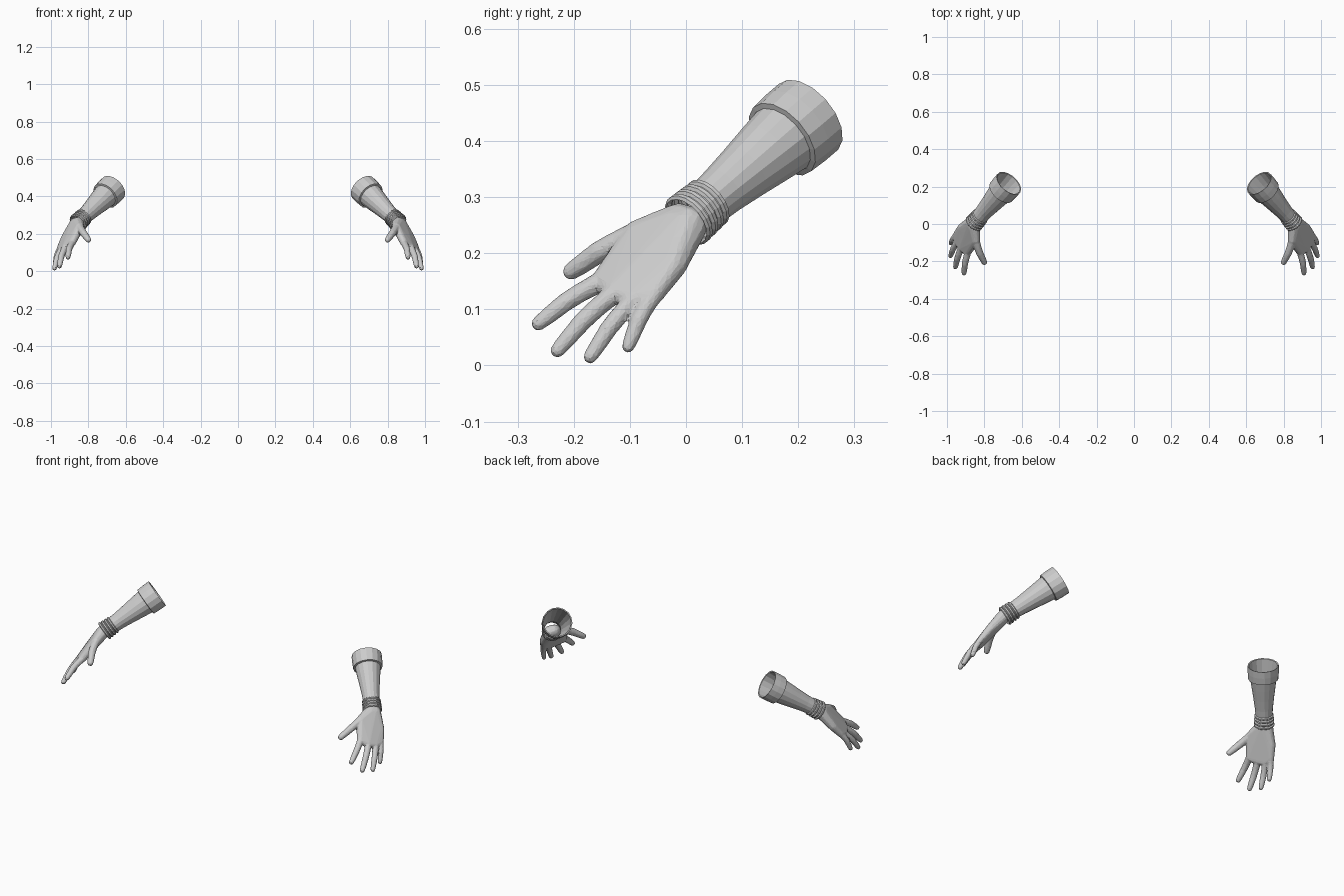
import bpy, bmesh, math
from mathutils import Vector as V

if "Cube" in bpy.data.objects:
    bpy.data.objects.remove(bpy.data.objects["Cube"])

CUFF = V((0.670, 0.217, 0.442))      # centre of the open end
WRIST = V((0.852, 0.008, 0.263))
AXIS = (WRIST - CUFF).normalized()
BACK = V((0.67, -0.31, 0.67))        # direction out of the back of the hand
ACROSS = V((0.58, 0.79, -0.20))


def finish(bm, name):
    bmesh.ops.recalc_face_normals(bm, faces=bm.faces[:])
    me = bpy.data.meshes.new(name)
    bm.to_mesh(me)
    bm.free()
    ob = bpy.data.objects.new(name, me)
    bpy.context.collection.objects.link(ob)
    return ob


def mirror(ob):
    ob.modifiers.new("Mirror", 'MIRROR').use_mirror_merge = False


def tube(bm, rings, sides, caps=False, closed=False):
    """Loft circles given as (centre, direction, radius)."""
    loops = []
    for c, d, r in rings:
        d = d.normalized()
        a = (ACROSS - d * ACROSS.dot(d)).normalized()
        b = d.cross(a)
        loops.append([bm.verts.new(c + r * (a * math.cos(t) + b * math.sin(t)))
                      for t in (2 * math.pi * i / sides for i in range(sides))])
    pairs = list(zip(loops, loops[1:]))
    if closed:
        pairs.append((loops[-1], loops[0]))
    for p, q in pairs:
        for i in range(sides):
            j = (i + 1) % sides
            bm.faces.new((p[i], p[j], q[j], q[i]))
    if caps:
        bm.faces.new(loops[0])
        bm.faces.new(loops[-1])


def along(profile):
    return [(CUFF + AXIS * t, AXIS, r) for t, r in profile]


# forearm sleeve, open at the top
bm = bmesh.new()
tube(bm, along([(0.0, 0.073), (0.07, 0.067), (0.12, 0.061), (0.18, 0.053),
                (0.24, 0.046), (0.283, 0.043)]), 16)
mirror(finish(bm, "forearm_sleeve"))

# folded cuff
bm = bmesh.new()
tube(bm, along([(0.0, 0.073), (-0.002, 0.079), (0.035, 0.079), (0.072, 0.077),
                (0.074, 0.067)]), 16)
mirror(finish(bm, "cuff"))

# gathered wrist folds
bm = bmesh.new()
folds = []
for i in range(4):
    t = 0.276 + i * 0.017
    r = 0.046 + 0.001 * i
    folds += [(t, r - 0.003), (t + 0.004, r + 0.003), (t + 0.011, r + 0.003), (t + 0.015, r - 0.002)]
tube(bm, along(folds), 18)
mirror(finish(bm, "wrist_folds"))

# finger knuckles and tips
fingers = [
    ((0.888, -0.150, 0.150), (0.909, -0.264, 0.074), 0.019),
    ((0.922, -0.126, 0.130), (0.955, -0.230, 0.026), 0.019),
    ((0.944, -0.092, 0.118), (0.981, -0.171, 0.015), 0.018),
    ((0.950, -0.058, 0.125), (0.979, -0.103, 0.034), 0.017),
]
thumb = ((0.846, -0.088, 0.235), (0.799, -0.207, 0.166), 0.022)

# hand: hull for the palm, tapered tubes for the digits, fused together
bm = bmesh.new()


def ball(target, c, r):
    geo = bmesh.ops.create_icosphere(target, subdivisions=2, radius=r)
    bmesh.ops.translate(target, verts=geo["verts"], vec=V(c))


hull = bmesh.new()
inner = WRIST + AXIS * 0.018
for s in (-0.012, 0.012):
    ball(hull, inner + ACROSS * s, 0.034)
for k, tip, r in fingers:
    ball(hull, k, r + 0.001)
ball(hull, thumb[0], 0.024)
ball(hull, (0.922, -0.022, 0.178), 0.024)
bmesh.ops.convex_hull(hull, input=hull.verts[:])
loose = [v for v in hull.verts if not v.link_faces]
bmesh.ops.delete(hull, geom=loose, context='VERTS')
# keep only the outer skin
cen = sum((v.co for v in hull.verts), V()) / len(hull.verts)
pts = [v.co.copy() for v in hull.verts]
hull.free()
verts = [bm.verts.new(p) for p in pts]
res = bmesh.ops.convex_hull(bm, input=verts)
bmesh.ops.delete(bm, geom=[v for v in res["geom_interior"] if isinstance(v, bmesh.types.BMVert)],
                 context='VERTS')
inside = [f for f in bm.faces if any((p - f.calc_center_median()).dot(f.normal) > 1e-3 for p in pts)
          and any((p - f.calc_center_median()).dot(f.normal) < -1e-3 for p in pts)]
bmesh.ops.delete(bm, geom=inside, context='FACES')

for k, tip, r in fingers + [thumb]:
    k, tip = V(k), V(tip)
    d = tip - k
    bend = BACK * 0.007
    u = d.normalized()
    path = [(k - u * 0.02, r * 0.9), (k, r), (k + d * 0.3 + bend * 0.8, r * 0.92),
            (k + d * 0.55 + bend, r * 0.9), (k + d * 0.85 + bend * 0.3, r * 0.8),
            (tip, r * 0.7), (tip + u * 0.007, r * 0.56), (tip + u * 0.011, r * 0.25)]
    tube(bm, [(c, d, rad) for c, rad in path], 10, caps=True)

hand = finish(bm, "hand")
rm = hand.modifiers.new("Fuse", 'REMESH')
rm.mode = 'VOXEL'
rm.voxel_size = 0.004
sm = hand.modifiers.new("Soften", 'SMOOTH')
sm.factor = 0.5
sm.iterations = 4
dec = hand.modifiers.new("Facet", 'DECIMATE')
dec.ratio = 0.12
mirror(hand)
